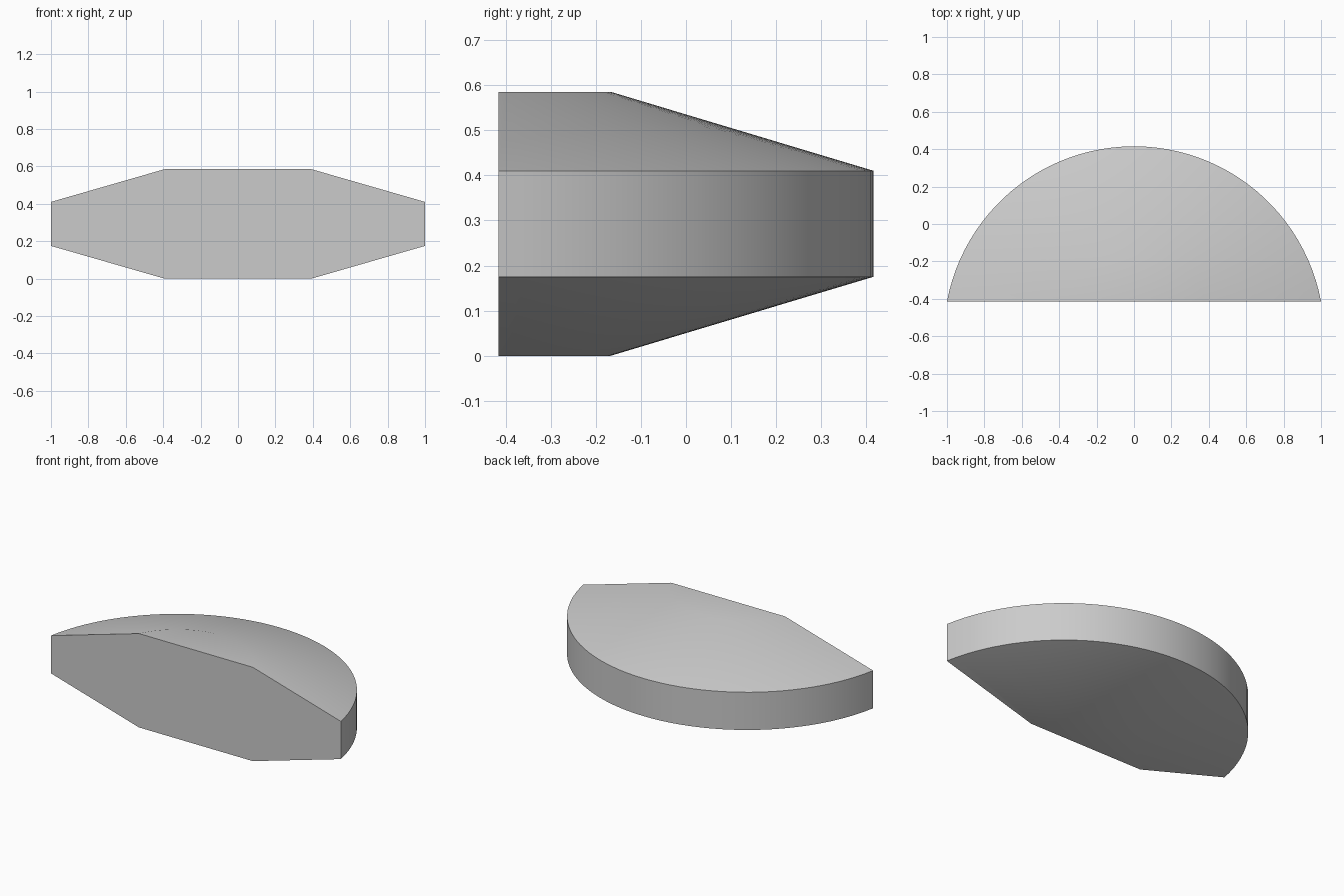
import bpy, bmesh, math

cube = bpy.data.objects.get("Cube")
if cube:
    bpy.data.objects.remove(cube, do_unlink=True)

FRONT = -0.415      # flat cut plane
CENTRE = -0.602     # arc centre in y
SEGMENTS = 48


def arc(bm, radius, z):
    """Row of vertices along the arc, from the right end to the left end on the cut plane."""
    start = math.asin((FRONT - CENTRE) / radius)
    sweep = math.pi - 2 * start
    row = []
    for i in range(SEGMENTS + 1):
        a = start + sweep * i / SEGMENTS
        row.append(bm.verts.new((radius * math.cos(a), CENTRE + radius * math.sin(a), z)))
    return row


# Stacked arcs: flat bottom, lower rim, upper rim, flat top
bm = bmesh.new()
rows = [arc(bm, r, z) for r, z in
        ((0.435, 0), (1.0174, 0.175), (1.0174, 0.41), (0.435, 0.585))]
for low, high in zip(rows, rows[1:]):
    for i in range(SEGMENTS):
        bm.faces.new((low[i], low[i + 1], high[i + 1], high[i]))

# Flat caps and front face
bm.faces.new(rows[0])
bm.faces.new(rows[-1])
bm.faces.new([r[0] for r in rows] + [r[-1] for r in reversed(rows)])
bmesh.ops.recalc_face_normals(bm, faces=bm.faces)

mesh = bpy.data.meshes.new("half_disc_body")
bm.to_mesh(mesh)
bm.free()
body = bpy.data.objects.new("half_disc_body", mesh)
bpy.context.collection.objects.link(body)

# Plain grey material
grey = bpy.data.materials.new("light_grey")
grey.use_nodes = True
colour = (0.6, 0.6, 0.6, 1)
grey.diffuse_color = colour
grey.node_tree.nodes["Principled BSDF"].inputs["Base Color"].default_value = colour
mesh.materials.append(grey)

# Smooth curved sides, sharp rims
bpy.ops.object.select_all(action="DESELECT")
body.select_set(True)
bpy.context.view_layer.objects.active = body
bpy.ops.object.shade_smooth_by_angle(angle=math.radians(30))
